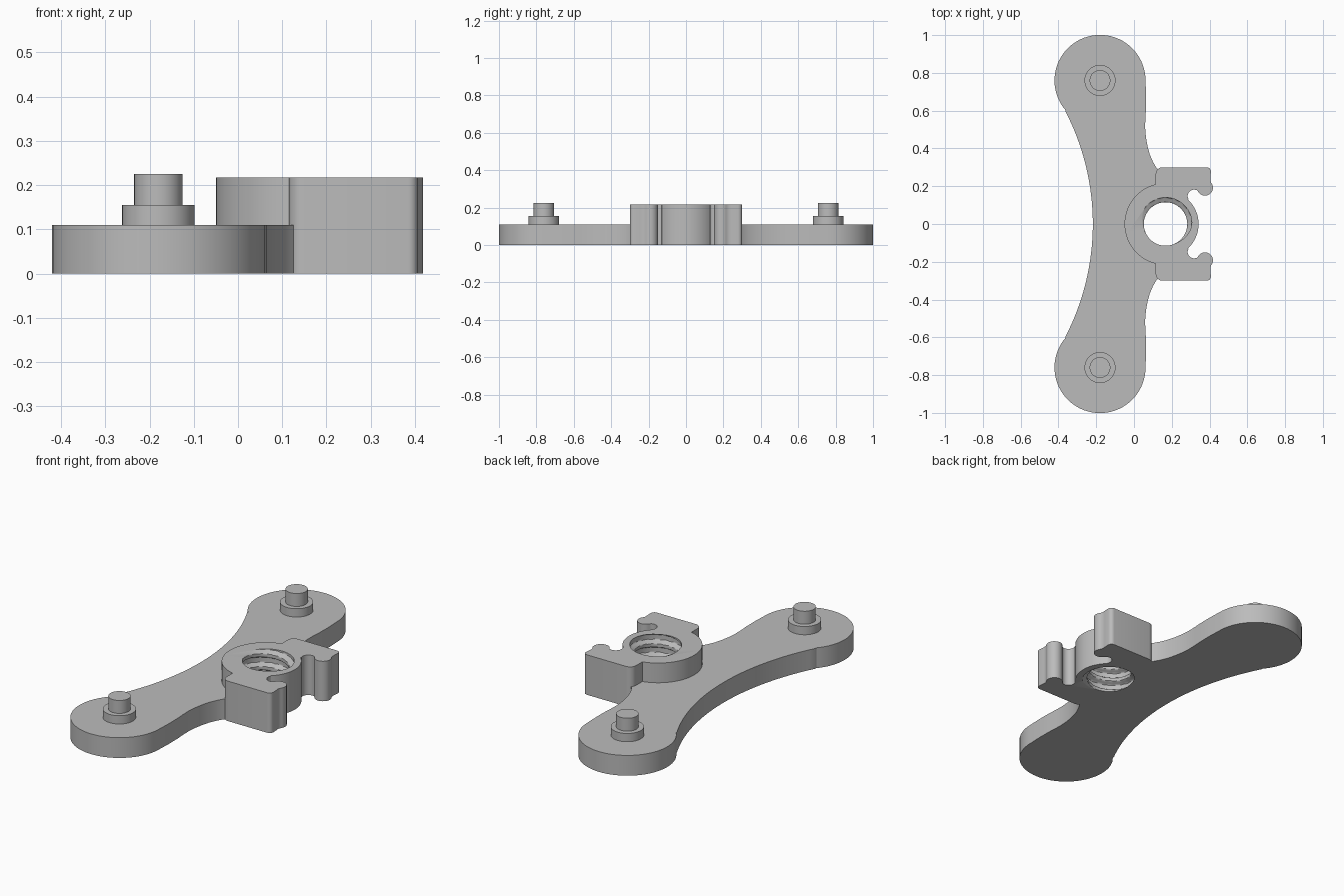
import bpy, bmesh
from math import sin, cos, pi, radians

cube = bpy.data.objects.get("Cube")
if cube:
    bpy.data.objects.remove(cube)

grey = bpy.data.materials.new("plain grey")
grey.use_nodes = True
grey.diffuse_color = (0.5, 0.5, 0.5, 1)
grey.node_tree.nodes["Principled BSDF"].inputs["Base Color"].default_value = (0.5, 0.5, 0.5, 1)

PLATE_TOP, HUB_TOP = 0.11, 0.217
HUB_X, POST_X, POST_Y = 0.167, -0.18, 0.76


def arc(cx, cy, r, start, end, n):
    """Points on an arc, angles in degrees."""
    angles = [radians(start + (end - start) * i / n) for i in range(n + 1)]
    return [(cx + r * cos(a), cy + r * sin(a)) for a in angles]


def mirrored(half):
    """Close an outline by reflecting it across the x axis."""
    return half + [(x, -y) for x, y in reversed(half) if abs(y) > 1e-5]


def add_object(name, bm):
    bmesh.ops.recalc_face_normals(bm, faces=bm.faces[:])
    mesh = bpy.data.meshes.new(name)
    bm.to_mesh(mesh)
    bm.free()
    mesh.materials.append(grey)
    ob = bpy.data.objects.new(name, mesh)
    bpy.context.collection.objects.link(ob)
    return ob


def prism(name, outline, z0, z1):
    bm = bmesh.new()
    face = bm.faces.new([bm.verts.new((x, y, z0)) for x, y in outline])
    top = bmesh.ops.extrude_face_region(bm, geom=[face], use_keep_orig=True)["geom"]
    verts = [g for g in top if isinstance(g, bmesh.types.BMVert)]
    bmesh.ops.translate(bm, verts=verts, vec=(0, 0, z1 - z0))
    return add_object(name, bm)


def smooth(ob):
    bpy.ops.object.select_all(action='DESELECT')
    ob.select_set(True)
    bpy.context.view_layer.objects.active = ob
    bpy.ops.object.shade_smooth_by_angle(angle=radians(30))


# Curved base plate with two round ends, fitted around the hub
half = arc(HUB_X, 0, 0.2, 180, 100, 16)
half += [(0.14, 0.275), (0.117, 0.3), (0.1, 0.33), (0.083, 0.37), (0.071, 0.415),
         (0.063, 0.46), (0.059, 0.51), (0.06, 0.56), (0.063, 0.6), (0.064, 0.68)]
half += arc(POST_X, POST_Y, 0.241, 0, 221, 44)
half += arc(-1.516, 0, 1.298, 27.2, 0, 20)
smooth(prism("base_plate", mirrored(half), 0, PLATE_TOP))

# Hub ring with two hooked clip arms
half = arc(HUB_X, 0, 0.175, 0, 47, 12)
half += arc(0.318, 0.148, 0.034, 210, 62, 12)
half += arc(0.376, 0.192, 0.042, 210, 398, 20)
half += [(0.404, 0.23), (0.405, 0.245)]
half += arc(0.385, 0.278, 0.022, 0, 90, 6)
half += arc(0.15, 0.265, 0.035, 90, 180, 8)
half += arc(HUB_X, 0, 0.217, 104, 180, 20)
hub = prism("threaded_hub", mirrored(half), 0, HUB_TOP)

# Helical cutter for the threaded bore
SEGMENTS, ROWS, PITCH = 64, 64, 0.07
bm = bmesh.new()
rings = []
for j in range(ROWS + 1):
    z = -0.011 + 0.241 * j / ROWS
    ring = []
    for i in range(SEGMENTS):
        a = 2 * pi * i / SEGMENTS
        phase = (z / PITCH - i / SEGMENTS + 0.6) % 1
        crest = min(1, max(0, (0.36 - abs(phase - 0.5)) / 0.16))
        r = 0.115 + 0.025 * crest
        ring.append(bm.verts.new((HUB_X + r * cos(a), r * sin(a), z)))
    rings.append(ring)
for low, high in zip(rings, rings[1:]):
    for i in range(SEGMENTS):
        k = (i + 1) % SEGMENTS
        bm.faces.new((low[i], low[k], high[k], high[i]))
bm.faces.new(rings[0])
bm.faces.new(rings[-1])
bmesh.ops.triangulate(bm, faces=bm.faces[:])
cutter = add_object("thread_cutter", bm)
cutter.hide_render = True

cut = hub.modifiers.new("thread", 'BOOLEAN')
cut.operation = 'DIFFERENCE'
cut.solver = 'EXACT'
cut.object = cutter
bpy.context.view_layer.objects.active = hub
bpy.ops.object.modifier_apply(modifier=cut.name)
bpy.data.objects.remove(cutter)
smooth(hub)

# Stepped posts on each end
for side, y in (("front", -POST_Y), ("back", POST_Y)):
    smooth(prism(side + "_post_collar", arc(POST_X, y, 0.082, 0, 350, 35), PLATE_TOP, 0.155))
    smooth(prism(side + "_post_pin", arc(POST_X, y, 0.055, 0, 350, 35), 0.155, 0.225))
